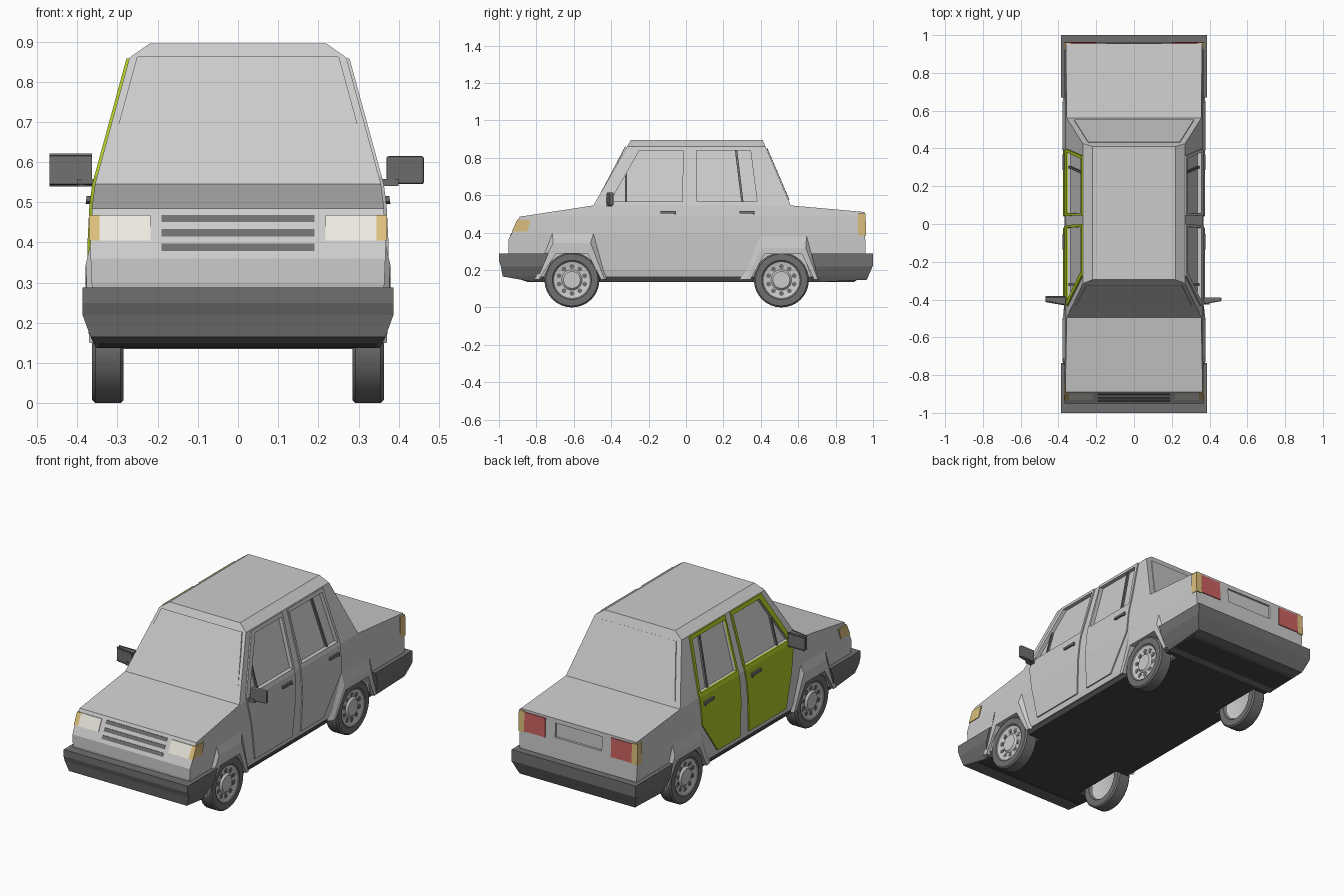
import bpy, bmesh, math
from mathutils import Matrix, Vector

if "Cube" in bpy.data.objects:
    bpy.data.objects.remove(bpy.data.objects["Cube"])

# half width of the body at each height
LEVELS = [(.13, .348), (.20, .36), (.39, .368), (.49, .363), (.545, .356), (.86, .27), (.895, .22)]
BUMPER = [(.13, .35), (.165, .367), (.22, .387), (.30, .387)]


def width(z, table=LEVELS):
    z = min(max(z, table[0][0]), table[-1][0])
    for (a, wa), (b, wb) in zip(table, table[1:]):
        if z <= b:
            return wa + (wb - wa) * (z - a) / (b - a)
    return table[-1][1]


def material(name, rgb):
    m = bpy.data.materials.new(name)
    m.diffuse_color = (*rgb, 1)
    m.use_nodes = True
    m.node_tree.nodes["Principled BSDF"].inputs["Base Color"].default_value = m.diffuse_color
    return m


dark = material("dark_plastic", (.16, .16, .16))
black = material("underside", (.06, .06, .06))
green = material("door_green", (.42, .60, .02))
white = material("lamp_white", (.85, .82, .74))
amber = material("lamp_amber", (.72, .52, .20))
red = material("lamp_red", (.60, .12, .12))


def finish(name, bm, mat=None):
    bmesh.ops.recalc_face_normals(bm, faces=bm.faces[:])
    me = bpy.data.meshes.new(name)
    bm.to_mesh(me)
    bm.free()
    ob = bpy.data.objects.new(name, me)
    bpy.context.collection.objects.link(ob)
    if mat:
        me.materials.append(mat)
    return ob


def prism(bm, pts, x0, x1):
    a = [bm.verts.new((x0, y, z)) for y, z in pts]
    b = [bm.verts.new((x1, y, z)) for y, z in pts]
    bm.faces.new(a)
    bm.faces.new(b)
    for i in range(len(pts)):
        j = (i + 1) % len(pts)
        bm.faces.new((a[i], a[j], b[j], b[i]))


def block(name, pts, x0, x1, mat=None):
    bm = bmesh.new()
    prism(bm, pts, x0, x1)
    return finish(name, bm, mat)


def slice_levels(bm, table):
    for z, _ in table:
        bmesh.ops.bisect_plane(bm, geom=bm.verts[:] + bm.edges[:] + bm.faces[:],
                               plane_co=(0, 0, z), plane_no=(0, 0, 1), dist=1e-5)


# full-width solid from a side profile, tapered by the width table
def hull(name, pts, table=LEVELS, inset=0, mat=None):
    bm = bmesh.new()
    prism(bm, pts, -1, 1)
    slice_levels(bm, table)
    for v in bm.verts:
        v.co.x *= width(v.co.z, table) - inset
    return finish(name, bm, mat)


# panels that follow the body side
def side_panel(bm, polys, inner, outer, s):
    part = bmesh.new()
    for p in polys:
        prism(part, p, 0, 1)
    slice_levels(part, LEVELS)
    for v in part.verts:
        v.co.x = s * (width(v.co.z) + (inner if v.co.x < .5 else outer))
    tmp = bpy.data.meshes.new("tmp")
    part.to_mesh(tmp)
    part.free()
    bm.from_mesh(tmp)
    bpy.data.meshes.remove(tmp)


# main body and underside
body = hull("body", [(-.93, .165), (-.95, .30), (-.95, .36), (-.89, .485), (-.495, .545), (-.295, .895),
                     (.41, .895), (.56, .545), (.955, .51), (.96, .29), (.94, .165)])
floor = hull("underbody", [(-.85, .137), (-.95, .17), (.95, .17), (.9, .137)], inset=.006, mat=black)

# windscreen and rear window
hull("windscreen", [(-.478, .56), (-.320, .86), (-.324, .863), (-.483, .563)], inset=.018)
hull("rear_window", [(.549, .575), (.431, .85), (.435, .852), (.553, .577)], inset=.03)

# cutters: wheel wells, window recesses, number plate recess
F_WIN = [(-.405, .567), (-.25, .838), (-.015, .838), (-.02, .567)]
R_WIN = [(.058, .567), (.055, .838), (.345, .838), (.38, .567)]
WELLS = [[(-.79, .10), (-.70, .29), (-.52, .29), (-.45, .10)], [(.34, .10), (.415, .29), (.625, .29), (.69, .10)]]
bm = bmesh.new()
for s in (1, -1):
    for well in WELLS:
        prism(bm, well, s * .265, s * .5)
    side_panel(bm, [F_WIN, R_WIN], -.015, .03, s)
prism(bm, [(.945, .405), (1, .405), (1, .485), (.945, .485)], -.145, .145)
cutter = finish("cutter", bm)
cutter.hide_render = True
for ob in (body, floor):
    m = ob.modifiers.new("cut", 'BOOLEAN')
    m.operation, m.object, m.solver = 'DIFFERENCE', cutter, 'EXACT'
    bpy.context.view_layer.objects.active = ob
    bpy.ops.object.modifier_apply(modifier=m.name)
bpy.data.objects.remove(cutter)

# bumpers
hull("front_bumper", [(-.735, .288), (-1, .288), (-1, .25), (-.99, .22), (-.98, .165), (-.82, .138), (-.795, .145)],
     BUMPER, mat=dark)
hull("rear_bumper", [(.67, .288), (1, .288), (1, .225), (.967, .148), (.71, .135)], BUMPER, mat=dark)

# door outlines: lower panel and window frame
F_DOOR = [[(-.435, .567), (-.43, .51), (-.37, .195), (-.038, .195), (-.008, .567)],
          [(-.435, .567), (-.275, .858), (0, .858), (-.006, .567)] + F_WIN[:0:-1][:1] +
          [F_WIN[2], F_WIN[1], F_WIN[0]]]
R_DOOR = [[(.043, .567), (.04, .195), (.24, .195), (.385, .39), (.396, .567)],
          [(.043, .567), (.046, .858), (.362, .858), (.396, .567)] + [R_WIN[3], R_WIN[2], R_WIN[1], R_WIN[0]]]
for s, side in ((1, "right"), (-1, "left")):
    paint = green if s < 0 else None
    for name, polys in (("front_door", F_DOOR), ("rear_door", R_DOOR)):
        bm = bmesh.new()
        side_panel(bm, polys, -.004, .007, s)
        finish(f"{side}_{name}", bm, paint)
    # window dividers
    bm = bmesh.new()
    side_panel(bm, [[(.295, .567), (.262, .838), (.274, .838), (.307, .567)],
                    [(-.325, .567), (-.325, .702), (-.315, .718), (-.315, .567)]], -.017, -.004, s)
    finish(f"{side}_window_dividers", bm, dark)
    # door handles
    bm = bmesh.new()
    for y in (-.135, .285):
        side_panel(bm, [[(y, .502), (y, .516), (y + .082, .516), (y + .082, .496), (y + .06, .502)]], 0, .017, s)
    finish(f"{side}_door_handles", bm, dark)

    # wheel arch flares: sloped top, flat face, inner return
    for name, rings in (
        ("front", [[(-.82, .15), (-.715, .395), (-.495, .395), (-.425, .15)],
                   [(-.81, .15), (-.71, .345), (-.51, .345), (-.435, .15)],
                   [(-.785, .15), (-.695, .287), (-.525, .287), (-.455, .15)]]),
        ("rear", [[(.29, .15), (.395, .38), (.645, .38), (.71, .15)],
                  [(.32, .15), (.405, .318), (.64, .318), (.705, .15)],
                  [(.345, .15), (.42, .285), (.62, .285), (.685, .15)]])):
        bm = bmesh.new()
        rows = []
        for k, pts in enumerate(rings + [rings[-1]]):
            rows.append([bm.verts.new((s * (width(z) if k == 0 else .33 if k == 3 else .379 if z > .2 else .37),
                                       y, z)) for y, z in pts])
        for a, b in zip(rows, rows[1:]):
            for i in range(3):
                bm.faces.new((a[i], a[i + 1], b[i + 1], b[i]))
        finish(f"{side}_{name}_wheel_arch", bm)

    # door mirror with arm
    bm = bmesh.new()
    bmesh.ops.create_cube(bm, size=1)
    for v in bm.verts:
        out = v.co.x > 0
        y = (-.388 if v.co.y > 0 else -.408) if out else (-.388 if v.co.y > 0 else -.425)
        v.co = Vector((s * (.463 if out else .369), y, .615 if v.co.z > 0 else .545))
    bmesh.ops.bevel(bm, geom=bm.edges[:], offset=.006, segments=2, affect='EDGES', profile=.5)
    finish(f"{side}_mirror", bm, dark)
    block(f"{side}_mirror_arm", [(-.425, .54), (-.395, .54), (-.395, .558), (-.425, .558)], s * .34, s * .40, dark)

    # lamps
    block(f"{side}_headlamp", [(-.932, .405), (-.902, .468), (-.87, .468), (-.90, .405)], s * .218, s * .345, white)
    block(f"{side}_front_indicator", [(-.932, .405), (-.902, .468), (-.83, .468), (-.85, .405)],
          s * .345, s * .371, amber)
    block(f"{side}_tail_lamp", [(.94, .39), (.963, .39), (.96, .497), (.94, .497)], s * .205, s * .335, red)
    block(f"{side}_rear_indicator", [(.92, .385), (.963, .385), (.96, .502), (.92, .502)], s * .335, s * .370, amber)

    # wheels: turned profiles for tyre and rim, ring of vents
    for end, yc in (("front", -.61), ("rear", .51)):
        for name, prof, mat in (
            ("tyre", [(.30, .095), (.285, .105), (.285, .139), (.292, .147), (.355, .147), (.363, .139),
                      (.363, .105), (.354, .094)], dark),
            ("rim", [(.305, 0), (.305, .085), (.30, .096), (.356, .096), (.354, .09), (.350, .055),
                     (.360, .045), (.360, 0)], None)):
            bm = bmesh.new()
            vs = [bm.verts.new((s * x, yc, .147 + r)) for x, r in prof]
            es = [bm.edges.new(e) for e in zip(vs, vs[1:])]
            bmesh.ops.spin(bm, geom=vs + es, cent=(0, yc, .147), axis=(1, 0, 0),
                           angle=math.tau, steps=32, use_merge=True)
            bmesh.ops.remove_doubles(bm, verts=bm.verts[:], dist=1e-4)
            ob = finish(f"{side}_{end}_{name}", bm, mat)
            bpy.ops.object.select_all(action='DESELECT')
            ob.select_set(True)
            bpy.context.view_layer.objects.active = ob
            bpy.ops.object.shade_smooth_by_angle(angle=math.radians(30))
        bm = bmesh.new()
        for i in range(10):
            t = math.tau * i / 10
            mat4 = Matrix.Translation((s * .351, yc + .072 * math.sin(t), .147 + .072 * math.cos(t))) \
                @ Matrix.Rotation(math.pi / 2, 4, 'Y')
            bmesh.ops.create_cone(bm, cap_ends=True, segments=8, radius1=.013, radius2=.013, depth=.006, matrix=mat4)
        finish(f"{side}_{end}_wheel_vents", bm, dark)

# grille bars lying on the sloped nose
for i, z in enumerate((.388, .424, .460)):
    f = lambda h: -.95 + .48 * (h - .36)
    a, b = z - .009, z + .009
    block(f"grille_bar_{i + 1}", [(f(a) - .002, a), (f(b) - .002, b), (f(b) + .02, b), (f(a) + .02, a)],
          -.19, .19, dark)
